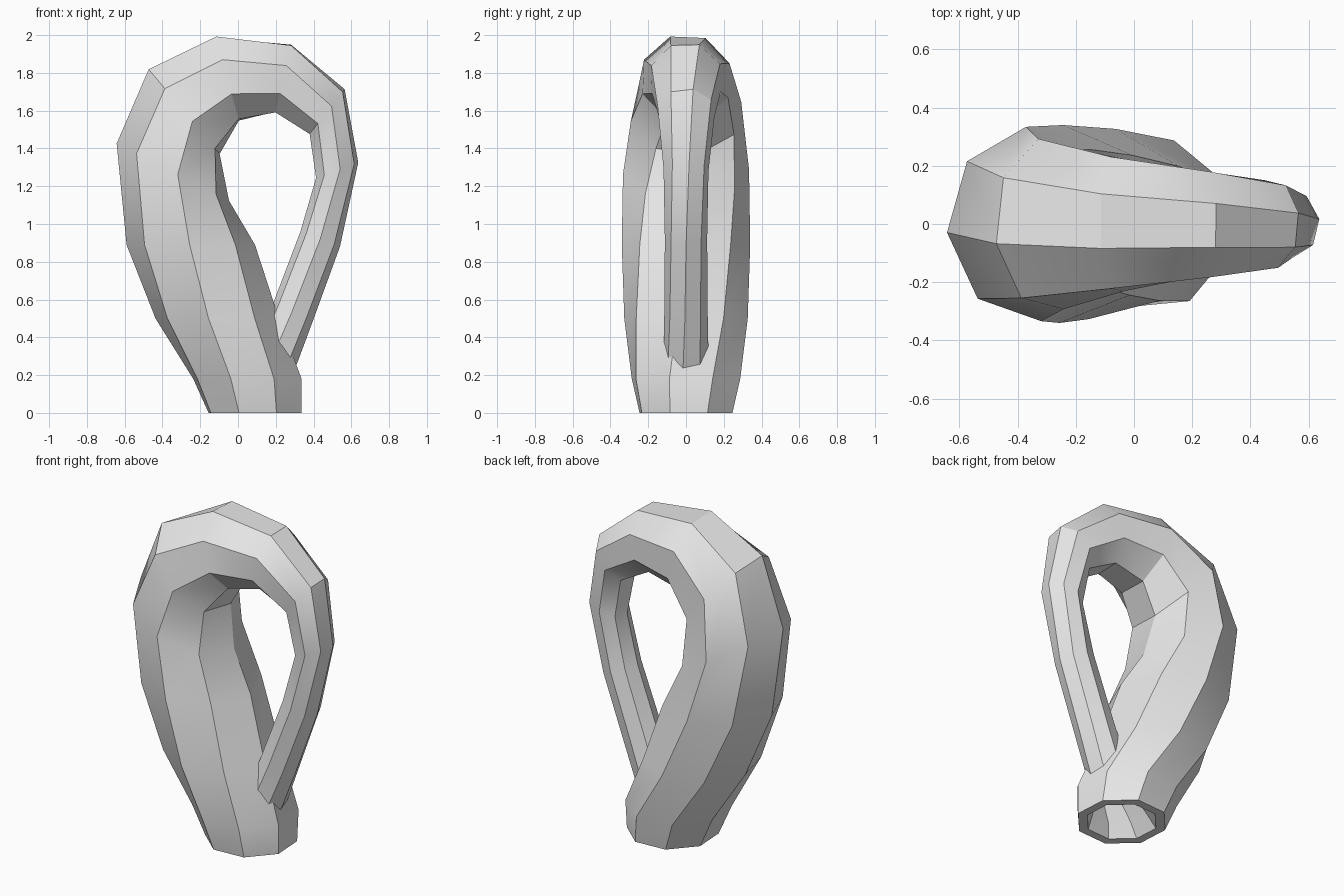
import bpy, math
from mathutils import Vector

if "Cube" in bpy.data.objects:
    bpy.data.objects.remove(bpy.data.objects["Cube"], do_unlink=True)

SIDES = 8

grey = bpy.data.materials.new("light grey")
grey.use_nodes = True
grey.diffuse_color = (0.8, 0.8, 0.8, 1)
grey.node_tree.nodes["Principled BSDF"].inputs["Base Color"].default_value = (0.8, 0.8, 0.8, 1)


def ring(cx, cz, radius, tilt, phase):
    """Octagon round (cx, 0, cz); tilt aims its outer side in the xz plane, phase twists it."""
    a = math.radians(tilt)
    out = Vector((math.cos(a), 0, math.sin(a)))
    pts = []
    for k in range(SIDES):
        t = math.radians(phase) + k * math.tau / SIDES
        pts.append(Vector((cx, 0, cz)) + radius * (out * math.cos(t) + Vector((0, math.sin(t), 0))))
    return pts


def loft(name, rings, flip):
    verts = [p for r in rings for p in ring(*r)]
    faces = []
    for i in range(len(rings) - 1):
        for j in range(SIDES):
            a, b = i * SIDES + j, i * SIDES + (j + 1) % SIDES
            f = (a, b, b + SIDES, a + SIDES)
            faces.append(f[::-1] if flip else f)
    mesh = bpy.data.meshes.new(name)
    mesh.from_pydata(verts, [], faces)
    mesh.materials.append(grey)
    obj = bpy.data.objects.new(name, mesh)
    bpy.context.collection.objects.link(obj)
    bpy.ops.object.select_all(action='DESELECT')
    obj.select_set(True)
    bpy.context.view_layer.objects.active = obj
    bpy.ops.object.shade_smooth_by_angle(angle=math.radians(30))
    return obj


# Body and neck: one twisting tube that loops over and dives back into its own side
# (centre x, centre z, radius, tilt, twist)
loft("body_and_neck", [
    (0.09, 0.00, 0.26, 180, 19),
    (0.05, 0.18, 0.30, 180, 17),
    (-0.11, 0.50, 0.33, 180, 8),
    (-0.25, 0.89, 0.34, 180, 1),
    (-0.345, 1.275, 0.335, 153, -5),
    (-0.285, 1.595, 0.30, 130, -13),
    (-0.055, 1.77, 0.245, 105, -20),
    (0.24, 1.77, 0.197, 77, -24),
    (0.472, 1.595, 0.155, 52, -31),
    (0.525, 1.285, 0.120, 20, -37),
    (0.435, 0.92, 0.112, -20, -45),
    (0.29, 0.53, 0.115, -20, -48),
    (0.20, 0.30, 0.120, -18, -52),
    (0.14, 0.18, 0.130, -10, -54),
], True)

# Base: flat rim and the funnel that rises to meet the neck inside the body
loft("base_funnel", [
    (0.09, 0.00, 0.26, 180, 19),
    (0.09, 0.00, 0.205, 180, 19),
    (0.10, 0.08, 0.165, 180, 16),
    (0.14, 0.18, 0.130, 180, 10),
], False)
